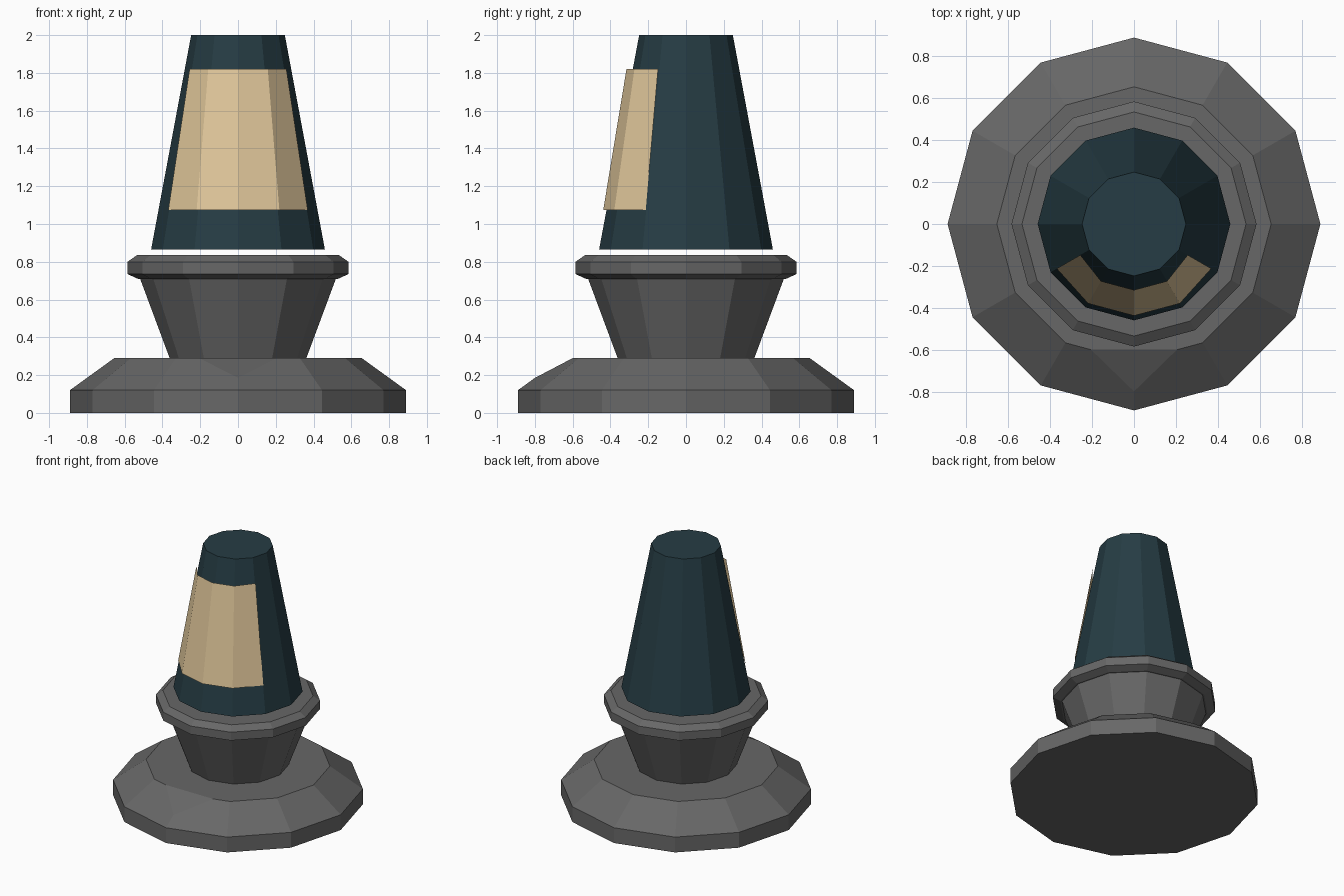
import bpy, bmesh
from math import sin, cos, radians
from mathutils import Vector

if "Cube" in bpy.data.objects:
    bpy.data.objects.remove(bpy.data.objects["Cube"])

SIDES = 12


def material(name, rgb):
    m = bpy.data.materials.new(name)
    m.diffuse_color = (*rgb, 1)
    m.use_nodes = True
    m.node_tree.nodes["Principled BSDF"].inputs["Base Color"].default_value = m.diffuse_color
    return m


grey = material("dark grey", (0.135, 0.135, 0.135))
teal = material("deep teal", (0.019, 0.046, 0.058))
tan = material("tan label", (0.76, 0.58, 0.33))


def ring_point(r, z, deg):
    return (r * cos(radians(deg)), r * sin(radians(deg)), z)


def finish(name, bm, mat):
    bmesh.ops.recalc_face_normals(bm, faces=bm.faces)
    me = bpy.data.meshes.new(name)
    bm.to_mesh(me)
    bm.free()
    me.materials.append(mat)
    ob = bpy.data.objects.new(name, me)
    bpy.context.collection.objects.link(ob)
    return ob


def turned(profile):
    """Closed faceted solid from (radius, height) rings."""
    bm = bmesh.new()
    rings = [[bm.verts.new(ring_point(r, z, 360 / SIDES * i)) for i in range(SIDES)]
             for r, z in profile]
    for a, b in zip(rings, rings[1:]):
        for i in range(SIDES):
            j = (i + 1) % SIDES
            bm.faces.new((a[i], a[j], b[j], b[i]))
    bm.faces.new(rings[0][::-1])
    bm.faces.new(rings[-1])
    return bm


# Wide foot with the front top corner sliced off
bm = turned([(0.89, 0), (0.89, 0.12), (0.655, 0.29)])
cut = bmesh.ops.bisect_plane(bm, geom=bm.verts[:] + bm.edges[:] + bm.faces[:],
                             plane_co=Vector((0, -0.60, 0.29)),
                             plane_no=Vector((0, -0.11, 0.21)), clear_outer=True)
bmesh.ops.holes_fill(bm, edges=[e for e in bm.edges if e.is_boundary], sides=0)
finish("foot", bm, grey)

# Flared neck and rounded collar
finish("neck", turned([(0.36, 0.285), (0.52, 0.715)]), grey)
finish("collar", turned([(0.53, 0.71), (0.585, 0.735), (0.585, 0.80), (0.535, 0.835)]), grey)

# Tapered upper body, floating just above the collar
finish("upper_body", turned([(0.46, 0.865), (0.248, 2.0)]), teal)

# Label wrapped around the front facets
bm = bmesh.new()
columns = []
for deg in range(-150, -29, 30):
    end = deg in (-150, -30)
    columns.append((bm.verts.new(ring_point(0.426 if end else 0.438, 1.075, deg)),
                    bm.verts.new(ring_point(0.296 if end else 0.315, 1.82, deg))))
for (a, b), (c, d) in zip(columns, columns[1:]):
    bm.faces.new((a, c, d, b))
label = finish("label", bm, tan)
if label.data.polygons[1].normal.y > 0:
    label.data.flip_normals()
